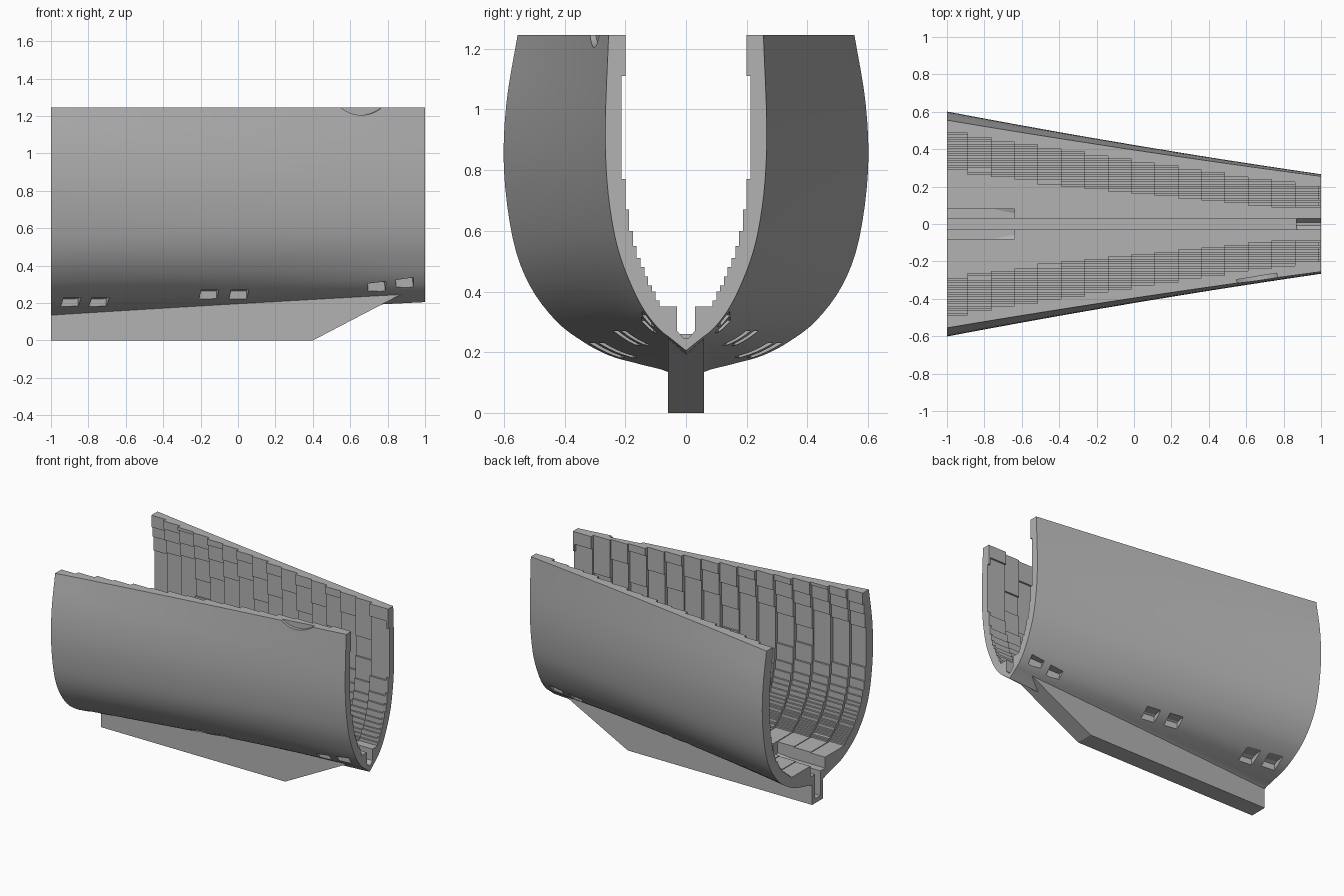
import bpy, bmesh, math
from mathutils import Vector

if "Cube" in bpy.data.objects:
    bpy.data.objects.remove(bpy.data.objects["Cube"])

HEIGHT = 1.245
SLOT = 0.03       # half width of the keel channel
STEP = 0.0125     # sideways step of the lining blocks

grey = bpy.data.materials.new("hull grey")
grey.use_nodes = True
grey.diffuse_color = (0.45, 0.45, 0.45, 1)
grey.node_tree.nodes["Principled BSDF"].inputs["Base Color"].default_value = (0.45, 0.45, 0.45, 1)

# Half sections (y, z) at the wide and narrow ends, from keel to rim
WIDE = [(0, .09), (.06, .135), (.15, .16), (.25, .188), (.34, .235), (.43, .305),
        (.515, .42), (.57, .57), (.6, .8), (.592, 1.02), (.555, HEIGHT)]
NARROW = [(0, .205), (.05, .245), (.08, .268), (.11, .3), (.145, .35), (.18, .42),
          (.215, .51), (.24, .61), (.26, .76), (.266, .95), (.255, HEIGHT)]


def smooth(points, cuts=4):
    """Catmull-Rom curve through the points."""
    p = [Vector(q) for q in points]
    p = [2 * p[0] - p[1]] + p + [2 * p[-1] - p[-2]]
    out = []
    for a, b, c, d in zip(p, p[1:], p[2:], p[3:]):
        for k in range(cuts):
            t = k / cuts
            out.append(b + (c - a) * t / 2 + (a - b * 2.5 + c * 2 - d / 2) * t * t
                       + (b * 3 - a - c * 3 + d) * t ** 3 / 2)
    return out + [p[-2]]


WIDE, NARROW = smooth(WIDE), smooth(NARROW)


def section(x, inset=0.0):
    """Half section of the hull at x, moved inwards by inset."""
    u = (x + 1) / 2
    u += 0.12 * u * (1 - u)
    pts = [a.lerp(b, u) for a, b in zip(WIDE, NARROW)]
    if not inset:
        return pts
    out = [pts[0] + Vector((0, inset))]
    for a, p, b in zip(pts, pts[1:], pts[2:]):
        d = (b - a).normalized()
        out.append(p + Vector((-d.y * min(1, p.x / 0.08), d.x)) * inset)
    return out + [Vector((pts[-1].x - inset, HEIGHT))]


def width_at(pts, z):
    for a, b in zip(pts, pts[1:]):
        if a.y <= z <= b.y and b.y > a.y:
            return a.x + (b.x - a.x) * (z - a.y) / (b.y - a.y)
    return pts[-1].x


def loft(bm, rings):
    """Closed solid through rings of equal length, all faces wound alike."""
    rows = [[bm.verts.new(v) for v in ring] for ring in rings]
    n = len(rows[0])
    for r, s in zip(rows, rows[1:]):
        for i in range(n):
            j = (i + 1) % n
            bm.faces.new((r[i], r[j], s[j], s[i]))
    bm.faces.new(rows[0][::-1])
    bm.faces.new(rows[-1])


def finish(name, bm):
    bm.normal_update()
    if bm.calc_volume(signed=True) < 0:
        bmesh.ops.reverse_faces(bm, faces=bm.faces)
    mesh = bpy.data.meshes.new(name)
    bm.to_mesh(mesh)
    bm.free()
    mesh.materials.append(grey)
    obj = bpy.data.objects.new(name, mesh)
    bpy.context.collection.objects.link(obj)
    return obj


def side_plate(name, outline, half):
    """Outline in x, z extruded across y."""
    bm = bmesh.new()
    loft(bm, [[(x, y, z) for x, z in outline] for y in (-half, half)])
    return finish(name, bm)


def cut(obj, cutter):
    mod = obj.modifiers.new("cut", "BOOLEAN")
    mod.operation, mod.solver, mod.object = "DIFFERENCE", "EXACT", cutter
    bpy.context.view_layer.objects.active = obj
    bpy.ops.object.modifier_apply(modifier=mod.name)


# Outer shell
bm = bmesh.new()
rings = []
for i in range(17):
    x = -1 + i / 8
    outer, inner = section(x), section(x, 0.04)
    half = lambda pts: [(x, -p.x, p.y) for p in reversed(pts[1:])] + [(x, p.x, p.y) for p in pts]
    rings.append(half(outer) + half(inner)[::-1])
loft(bm, rings)
shell = finish("hull_shell", bm)

# Keel with a sloping forward end
keel = side_plate("keel", [(-1, 0), (.4, 0), (.87, .245), (.87, .26), (-1, .16)], 0.06)

# Channel down the middle of the keel
channel = side_plate("channel_cutter", [(-1.1, .03), (.4, .03), (.95, .3), (1.1, .3),
                                        (1.1, .6), (-1.1, .6)], SLOT)
cut(shell, channel)
cut(keel, channel)
cutters = [channel]

# Pairs of small ports low on both sides: x, bottom z, tilt
ports = [(-.87, .18, 0), (-.72, .18, 0), (-.13, .22, 0), (.03, .22, 0),
         (.77, .26, -.12), (.92, .28, -.14)]
for x, z, tilt in ports:
    y = width_at(section(x), z + 0.004)
    for side in (-1, 1):
        bpy.ops.mesh.primitive_cube_add(size=1, location=(x, side * (y + 0.2), z + 0.025),
                                        rotation=(0, tilt, -0.16 * side))
        box = bpy.context.object
        box.scale = (.095, .4, .05)
        bpy.context.view_layer.update()
        cut(shell, box)
        cutters.append(box)

# Shallow round recess at the rim of one side
rim_y = section(.68)[-1].x
bpy.ops.mesh.primitive_cylinder_add(vertices=96, radius=.171, depth=.3,
                                    location=(.68, -rim_y - .13, 1.376),
                                    rotation=(math.pi / 2, 0, .16))
bpy.context.view_layer.update()
cutters.append(bpy.context.object)
cut(shell, cutters[-1])
for c in cutters:
    bpy.data.objects.remove(c)

bpy.ops.object.select_all(action="DESELECT")
shell.select_set(True)
bpy.context.view_layer.objects.active = shell
bpy.ops.object.shade_smooth_by_angle(angle=math.radians(30))


# Stepped block lining, one rib after another
def stepped_wall(x):
    pts = section(x, 0.048)
    floor = .31 + .04 * x
    snap = lambda z: math.floor(width_at(pts, z) / STEP + 0.01) * STEP
    wall = [(SLOT, floor)]
    if x < -.6:
        wall = [(SLOT, .2), (.08, .2), (.08, floor)]
    z, w = floor, snap(floor)
    wall.append((w, z))
    while z + 0.01 < HEIGHT:
        z += 0.01
        new = min(snap(z), snap(min(z + 0.01, HEIGHT)))
        if new != w:
            wall += [(w, z), (new, z)]
            w = new
    return wall + [(w, HEIGHT)]


edges = [-1] + [-.89 + .125 * i for i in range(16)] + [1]
bm = bmesh.new()
for x0, x1 in zip(edges, edges[1:]):
    wall = stepped_wall(x1)
    for side in (-1, 1):
        rings = []
        for x in (x0, x1):
            back = [(max(p.x, SLOT), p.y) for p in reversed(section(x, 0.038))]
            rings.append([(x, side * y, z) for y, z in (wall + back)[::side]])
        loft(bm, rings)
finish("block_lining", bm)
